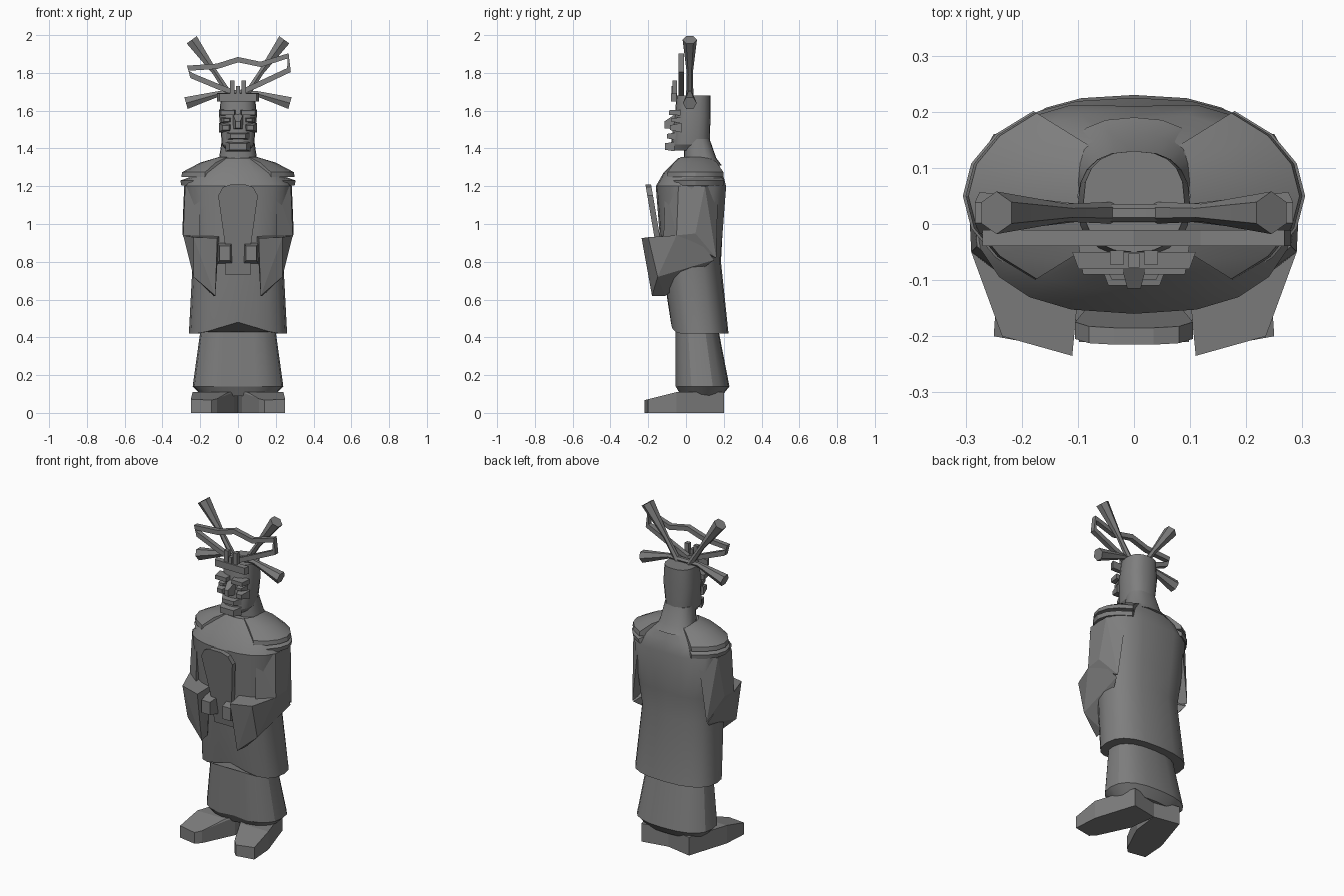
import bpy, bmesh
from math import cos, sin, pi, radians, copysign
from mathutils import Vector

cube = bpy.data.objects.get("Cube")
if cube:
    bpy.data.objects.remove(cube, do_unlink=True)

stone = bpy.data.materials.new("grey_stone")
stone.use_nodes = True
stone.diffuse_color = (.21, .21, .21, 1)
shader = next(node for node in stone.node_tree.nodes if node.type == 'BSDF_PRINCIPLED')
shader.inputs["Base Color"].default_value = stone.diffuse_color


def finish(name, bm, mirror, smooth):
    """Turn a bmesh into a shaded object, optionally mirrored across x."""
    bmesh.ops.recalc_face_normals(bm, faces=bm.faces)
    mesh = bpy.data.meshes.new(name)
    bm.to_mesh(mesh)
    bm.free()
    mesh.materials.append(stone)
    part = bpy.data.objects.new(name, mesh)
    bpy.context.collection.objects.link(part)
    bpy.ops.object.select_all(action='DESELECT')
    part.select_set(True)
    bpy.context.view_layer.objects.active = part
    if smooth:
        bpy.ops.object.shade_smooth_by_angle(angle=radians(smooth))
    if mirror:
        part.modifiers.new("Mirror", 'MIRROR')


def loft(name, rings, mirror=False, smooth=25):
    """Skin a row of closed rings and cap both ends."""
    bm = bmesh.new()
    rows = [[bm.verts.new(point) for point in ring] for ring in rings]
    for lower, upper in zip(rows, rows[1:]):
        for i in range(len(lower)):
            bm.faces.new((lower[i - 1], lower[i], upper[i], upper[i - 1]))
    bm.faces.new(rows[0])
    bm.faces.new(rows[-1])
    finish(name, bm, mirror, smooth)


def hull(name, points, mirror=True):
    """Faceted solid around a few corner points."""
    bm = bmesh.new()
    for point in points:
        bm.verts.new(point)
    bmesh.ops.convex_hull(bm, input=bm.verts)
    loose = [vert for vert in bm.verts if not vert.link_faces]
    bmesh.ops.delete(bm, geom=loose, context='VERTS')
    bmesh.ops.dissolve_limit(bm, angle_limit=radians(4), verts=bm.verts, edges=bm.edges)
    finish(name, bm, mirror, smooth=None)


def block(name, centre, size, front=1, lift=0, mirror=False):
    """Box whose front end is scaled and lifted."""
    width, depth, height = Vector(size) / 2
    corners = []
    for end, scale, rise in ((-depth, front, lift), (depth, 1, 0)):
        for x in (-width, width):
            for z in (-height, height):
                corners.append(Vector(centre) + Vector((x * scale, end, z * scale + rise)))
    hull(name, corners, mirror)


def oval(z, half_width, front, back, power=.8, sides=20):
    """Rounded-box ring at one height."""
    middle, half_depth = (front + back) / 2, (back - front) / 2
    ring = []
    for i in range(sides):
        c, s = cos(2 * pi * i / sides), sin(2 * pi * i / sides)
        ring.append(Vector((half_width * copysign(abs(c) ** power, c),
                            middle + half_depth * copysign(abs(s) ** power, s), z)))
    return ring


def bar(name, path, y, sides, mirror=False):
    """Bar of varying radius along an upright path of (x, z, radius)."""
    points = [Vector((x, y, z)) for x, z, radius in path]
    closed = points[0] == points[-1]
    rings = []
    for i, point in enumerate(points):
        before, after = points[max(i - 1, 0)], points[min(i + 1, len(points) - 1)]
        if closed and point == points[0]:
            before, after = points[-2], points[1]
        along = (after - before).normalized()
        across = Vector((-along.z, 0, along.x))
        angles = [2 * pi * (k + .5) / sides for k in range(sides)]
        rings.append([point + path[i][2] * (across * cos(a) + Vector((0, sin(a), 0)))
                      for a in angles])
    loft(name, rings, mirror)


def cape(name, profile):
    """Shoulder sector swept around the neck from (radius, z) pairs."""
    rings = []
    for step in range(-3, 4):
        angle = radians(step * 18)
        rings.append([(r * cos(angle), .05 + (.05 + r * .45) * sin(angle), z) for r, z in profile])
    loft(name, rings, mirror=True)


# Shoes, splayed outward from touching heels and sloping down to the toes
sole = ((0, .17), (.16, .2), (.24, -.05), (.25, -.2), (.14, -.22), (.11, -.19), (.02, 0), (.05, -.05))
shoe = [(x, y, 0) for x, y in sole]
shoe += [(x, y, .11 + min(0, y + .05) * .25) for x, y in sole]
hull("shoe", shoe)

# Skirt with a dip between the legs
skirt = [oval(.09, .19, -.03, .19), oval(.14, .24, -.06, .23), oval(.5, .19, -.06, .16)]
for ring in skirt:
    for point in ring:
        if abs(point.x) < .04 and point.y < 0:
            point.y += .02
loft("skirt", skirt)

# Robe, its hem raised in the middle of the front and its back slightly grooved
robe = [oval(.42, .26, -.08, .225), oval(.8, .24, -.13, .185), oval(.95, .26, -.14, .2),
        oval(1.2, .285, -.16, .22), oval(1.27, .24, -.12, .2), oval(1.35, .1, -.04, .16)]
for point in robe[0]:
    if point.y < 0:
        point.z += max(0, .06 - .3 * abs(point.x))
for ring in robe[2:5]:
    for point in ring:
        if abs(point.x) < .03 and point.y > 0:
            point.y -= .01
loft("robe", robe, smooth=32)

# Sleeves with hanging cuffs
hull("upper_sleeve", [(.2, -.11, 1.2), (.28, -.04, 1.2), (.285, .1, 1.2), (.2, .17, 1.2),
                      (.29, -.05, .94), (.295, .05, .95), (.25, .16, .82), (.2, -.12, .9)])
hull("wide_cuff", [(.11, -.235, .925), (.235, -.2, .93), (.1, -.13, .935), (.29, -.05, .94),
                   (.12, -.18, .62), (.13, -.11, .62), (.235, -.15, .72), (.25, .15, .81),
                   (.285, .05, .93)])

# Layered shoulder capes
cape("shoulder_cape", ((.1, 1.355), (.2, 1.325), (.295, 1.275), (.3, 1.25), (.24, 1.25), (.1, 1.32)))
cape("shoulder_cape_under", ((.25, 1.25), (.305, 1.23), (.3, 1.205), (.25, 1.21)))

# Ceremonial tablet, leaning forward with a rounded top
half = [(.065, .73), (.07, .9), (.105, 1.15), (.08, 1.195), (.035, 1.21)]
outline = half + [(-x, z) for x, z in reversed(half)]
loft("tablet", [[(x, y + (1.21 - z) * .17, z) for x, z in outline] for y in (-.215, -.185)], smooth=None)

# Clasped hands
block("hand", (.07, -.17, .845), (.08, .08, .11), front=.7, mirror=True)

# Neck and head
loft("neck", [oval(1.31, .13, -.05, .19), oval(1.35, .1, -.01, .16), oval(1.45, .085, -.01, .125)])
loft("head", [oval(1.39, .06, -.08, .1), oval(1.42, .085, -.08, .125), oval(1.57, .1, -.06, .13),
              oval(1.68, .09, -.05, .13)])

# Face
block("nose", (0, -.08, 1.545), (.06, .07, .09), front=.4, lift=-.02)
block("brow", (.055, -.06, 1.59), (.09, .06, .03), front=.8, mirror=True)
block("eye", (.06, -.055, 1.55), (.06, .05, .03), front=.5, mirror=True)
block("cheek", (.065, -.055, 1.51), (.07, .06, .05), front=.5, mirror=True)
block("upper_lip", (0, -.075, 1.465), (.13, .05, .04), front=.6)
block("chin", (0, -.085, 1.41), (.13, .05, .05), front=.7)

# Headband with a small crest
block("forehead_band", (0, -.065, 1.67), (.22, .03, .045), front=.9)
block("crest_plate", (0, -.065, 1.7), (.02, .025, .06))
block("side_crest_plate", (.03, -.06, 1.72), (.025, .025, .08), mirror=True)

# Hat rods, flared at the tips
bar("upper_rod", [(.03, 1.66, .02), (.12, 1.8, .016), (.245, 1.975, .038)], y=.02, sides=6, mirror=True)
bar("lower_rod", [(0, 1.69, .016), (.1, 1.69, .016), (.275, 1.64, .037)], y=.02, sides=6, mirror=True)

# Bent ribbon loop above the brow, higher on one side
loop = [(0, 1.69), (-.1, 1.725), (-.245, 1.785), (-.265, 1.825), (-.11, 1.835), (0, 1.87),
        (.12, 1.845), (.265, 1.89), (.27, 1.815), (.1, 1.735), (0, 1.69)]
bar("ribbon_loop", [(x, z, .02) for x, z in loop], y=-.025, sides=4)
